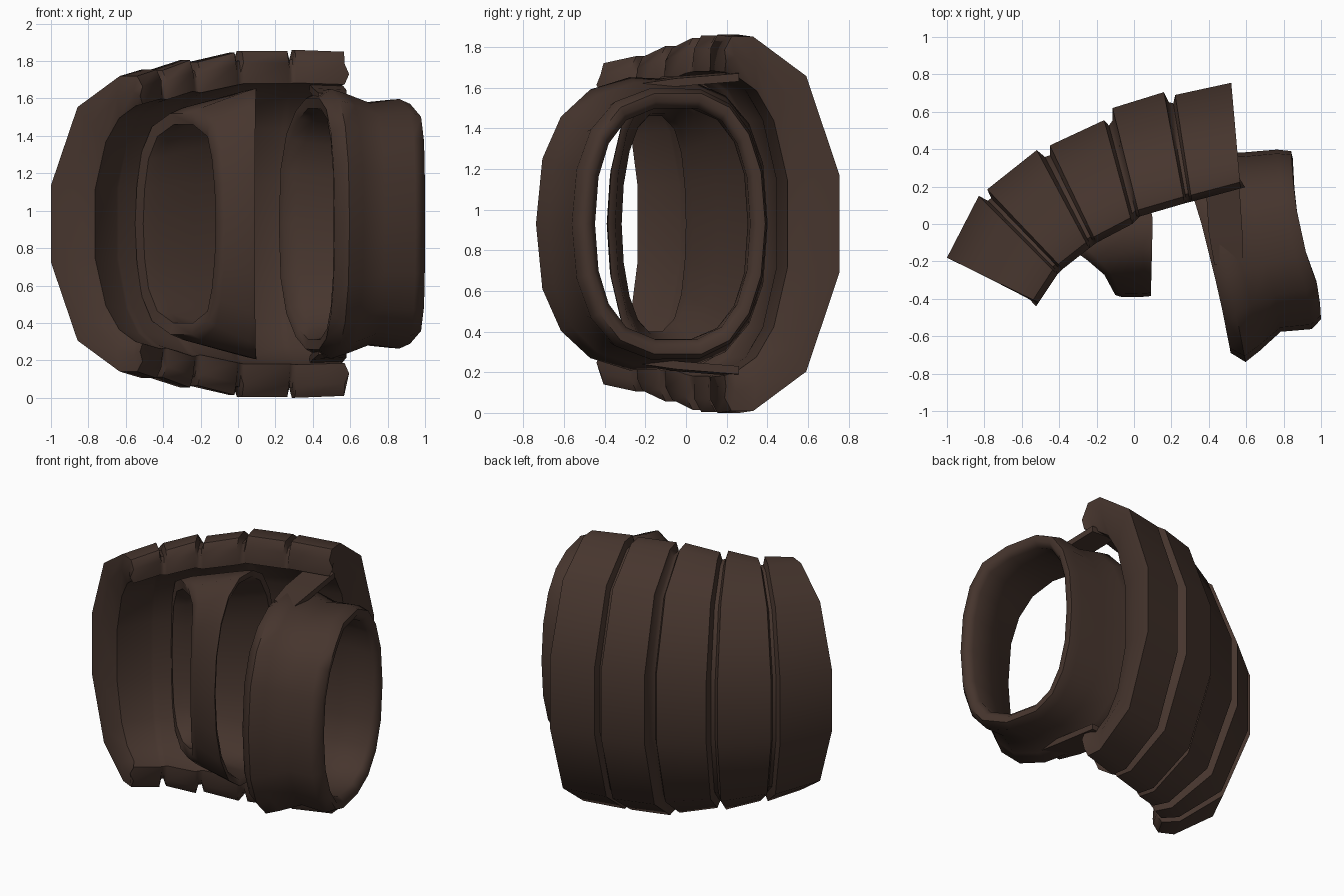
import bpy, bmesh, math
from mathutils import Vector

if "Cube" in bpy.data.objects:
    bpy.data.objects.remove(bpy.data.objects["Cube"])

ZC = 0.93
brown = bpy.data.materials.new("dark_brown_leather")
brown.diffuse_color = (0.062, 0.036, 0.027, 1)
brown.use_nodes = True
brown.node_tree.nodes["Principled BSDF"].inputs["Base Color"].default_value = brown.diffuse_color


def loft(name, sections, closed=False, angle=35, bulge=0.0):
    """Skin a row of closed sections; close the row or cap both ends."""
    bm = bmesh.new()
    rows = [[bm.verts.new(p) for p in s] for s in sections]
    n = len(rows[0])
    pairs = list(zip(rows, rows[1:]))
    if closed:
        pairs.append((rows[-1], rows[0]))
    for a, b in pairs:
        for i in range(n):
            j = (i + 1) % n
            bm.faces.new((a[i], a[j], b[j], b[i]))
    if not closed:
        # section runs outer then inner: cap with a slightly swollen middle row
        h = n // 2
        for r, q in ((rows[0], rows[1]), (rows[-1], rows[-2])):
            mids = []
            for i in range(h):
                a, b = r[i].co, r[n - 1 - i].co
                out = ((a - q[i].co) + (b - q[n - 1 - i].co)).normalized()
                mids.append(bm.verts.new((a + b) / 2 + out * bulge))
            for i in range(h - 1):
                bm.faces.new((r[i], r[i + 1], mids[i + 1], mids[i]))
                bm.faces.new((mids[i], mids[i + 1], r[n - 2 - i], r[n - 1 - i]))
            bm.faces.new((r[0], mids[0], r[n - 1]))
            bm.faces.new((r[h - 1], mids[-1], r[h]))
    bmesh.ops.recalc_face_normals(bm, faces=bm.faces)
    me = bpy.data.meshes.new(name)
    bm.to_mesh(me)
    bm.free()
    me.materials.append(brown)
    ob = bpy.data.objects.new(name, me)
    bpy.context.collection.objects.link(ob)
    bpy.context.view_layer.objects.active = ob
    ob.select_set(True)
    bpy.ops.object.shade_smooth_by_angle(angle=math.radians(angle))
    ob.select_set(False)
    return ob


# Armoured shell: C-shaped section swept along five plates with grooves between
outer = [(0.0, 0.93), (0.06, 1.0), (0.25, 1.0), (0.71, 0.79), (1.0, 0.26)]
inner = [(0.0, 0.81), (0.12, 0.79), (0.30, 0.71), (0.45, 0.55), (0.57, 0.23)]


def mirrored(half):
    return half + [(u, -z) for u, z in reversed(half)]


def shell_section(o, i, h, shrink=0.0):
    o, i = Vector(o), Vector(i)
    k = shrink / (o - i).length
    pts = []
    for u, z in mirrored(outer):
        p = i.lerp(o, u * (1 - k) + k * 0.3 * (1 - u))
        pts.append((p.x, p.y, ZC + z * (h - shrink)))
    for u, z in reversed(mirrored(inner)):
        p = i.lerp(o, u)
        pts.append((p.x, p.y, ZC + z * h))
    return pts


# each plate: start outer, start inner, height, end outer, end inner, height
plates = [
    ((-1.0, -0.18), (-0.51, -0.42), 0.79, (-0.83, 0.15), (-0.41, -0.27), 0.825),
    ((-0.785, 0.185), (-0.38, -0.24), 0.82, (-0.52, 0.395), (-0.24, -0.13), 0.875),
    ((-0.45, 0.42), (-0.20, -0.10), 0.865, (-0.16, 0.555), (-0.01, 0.0), 0.915),
    ((-0.115, 0.62), (0.03, 0.04), 0.925, (0.16, 0.705), (0.27, 0.11), 0.925),
    ((0.22, 0.69), (0.31, 0.12), 0.93, (0.52, 0.755), (0.57, 0.19), 0.92),
]
sections = []
for k, (o0, i0, h0, o1, i1, h1) in enumerate(plates):
    sections += [shell_section(o0, i0, h0), shell_section(o1, i1, h1)]
    if k < len(plates) - 1:
        o2, i2, h2 = plates[k + 1][:3]
        for f in (0.3, 0.7):
            sections.append(shell_section(Vector(o1).lerp(Vector(o2), f),
                                          Vector(i1).lerp(Vector(i2), f),
                                          h1 + (h2 - h1) * f, 0.05))
# rounded end lips: draw the inner wall back from both ends
for r, q in ((sections[0], sections[1]), (sections[-1], sections[-2])):
    for i in range(11, 19):
        r[i] = tuple(Vector(r[i]).lerp(Vector(q[i]), 0.18))
loft("armour_shell", sections, angle=56, bulge=0.025)


def along(path, t):
    """Point on a keyed path of (t, x, y)."""
    for (t0, x0, y0), (t1, x1, y1) in zip(path, path[1:]):
        if t <= t1 + 1e-6:
            f = (t - t0) / (t1 - t0)
            return Vector((x0 + (x1 - x0) * f, y0 + (y1 - y0) * f))


def bent(v, power):
    return math.copysign(abs(v) ** power, v)


def band(name, left, right, zl, zr, profile, fade, pl, pr, n=18):
    """Closed band whose left and right rims follow plan paths, front to back."""
    axis = (along(left, 0) + along(right, 0)
            - along(left, 1) - along(right, 1)).normalized()
    rows = []
    for k in range(n):
        a = 2 * math.pi * k / n
        c, s = math.cos(a), math.sin(a)
        L = along(left, (1 - bent(c, pl)) / 2)
        R = along(right, (1 - bent(c, pr)) / 2)
        L = Vector((L.x, L.y, ZC + zl * bent(s, pl)))
        R = Vector((R.x, R.y, ZC + zr * bent(s, pr)))
        row = []
        for w, d in profile:
            if d > -0.03:
                d *= 1 - fade * (1 - c) / 2
            row.append(L.lerp(R, w) + Vector((axis.x * c, axis.y * c, s)) * d)
        rows.append(row)
    return loft(name, rows, closed=True, angle=60)


# Wide cuff at the right, ridged along its left rim
band("cuff",
     [(0, 0.51, -0.66), (0.25, 0.46, -0.40), (0.5, 0.40, -0.15),
      (0.75, 0.33, 0.12), (1, 0.22, 0.37)],
     [(0, 1.0, -0.51), (0.2, 0.99, -0.35), (0.35, 0.93, -0.20),
      (0.65, 0.86, 0.12), (1, 0.84, 0.39)],
     0.66, 0.65,
     [(0, 0.03), (0.13, 0.10), (0.3, 0.065), (0.56, 0.0), (0.88, 0.035),
      (1, 0.0), (1, -0.04), (0.93, -0.075), (0.55, -0.08), (0.15, -0.05),
      (0.02, -0.035)],
     0.7, 0.76, 0.88)

# Inner strap loop, narrow in front and broad against the shell
band("inner_strap",
     [(0, -0.10, -0.38), (0.3, -0.17, -0.25), (0.55, -0.34, -0.13),
      (0.8, -0.49, -0.01), (1, -0.55, 0.05)],
     [(0, 0.09, -0.385), (0.3, 0.095, -0.20), (0.6, 0.10, 0.03),
      (1, 0.04, 0.36)],
     0.60, 0.735,
     [(0, 0), (0.15, 0.01), (0.85, 0.005), (1, 0), (0.98, -0.04),
      (0.5, -0.05), (0.16, -0.07), (0.03, -0.065)],
     0.0, 1.0, 0.95)

# Tabs tying the cuff to the shell, above and below
for name, side in (("upper_tab", 1), ("lower_tab", -1)):
    rows = []
    for x0, x1, y, z in ((0.43, 0.58, -0.22, 0.70), (0.40, 0.58, -0.05, 0.725),
                         (0.38, 0.56, 0.26, 0.75)):
        rows.append([(x0, y, ZC + side * z), (x1, y, ZC + side * (z - 0.01)),
                     (x1, y, ZC + side * (z - 0.05)), (x0, y, ZC + side * (z - 0.04))])
    loft(name, rows)
